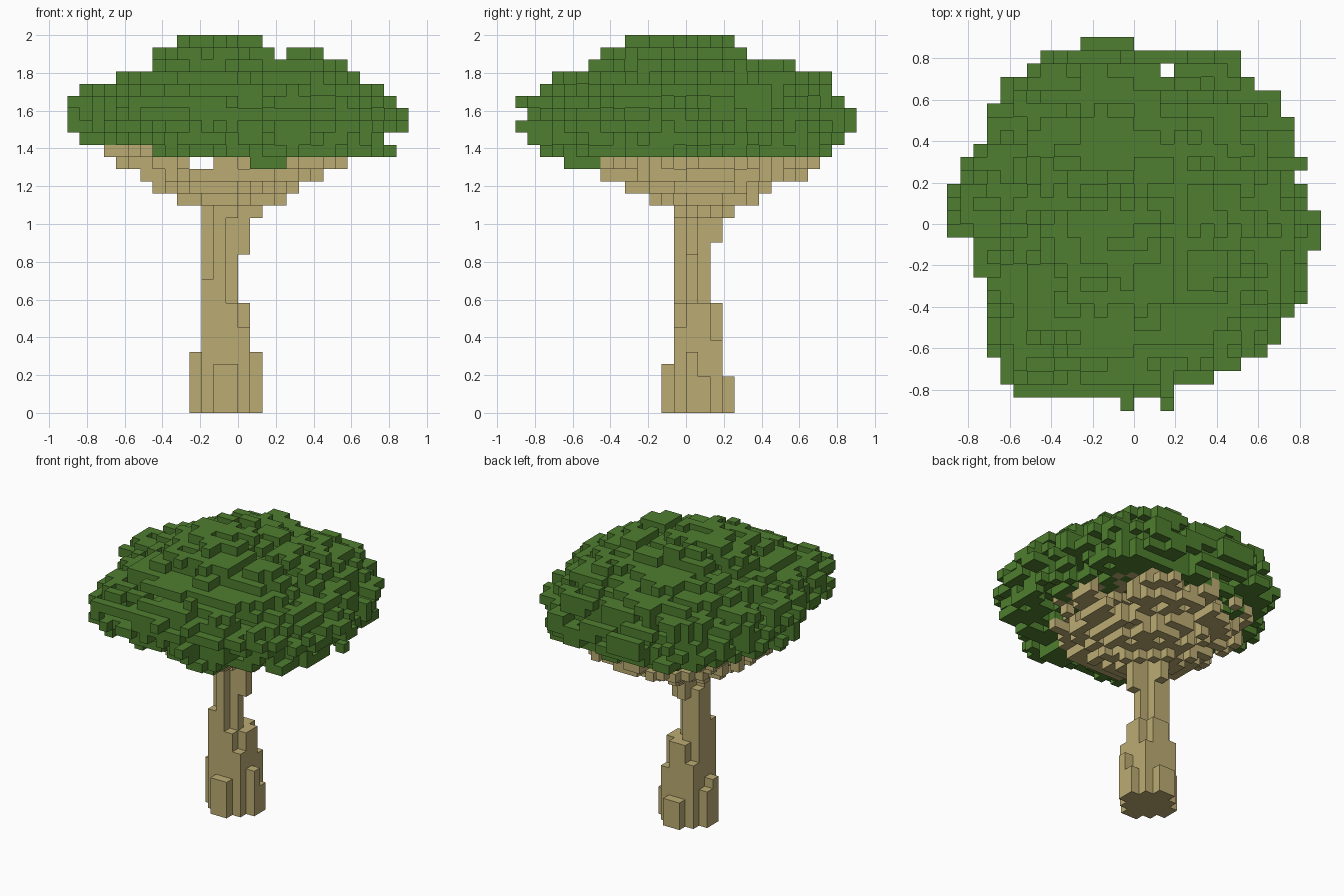
import bpy, bmesh, math, random
from mathutils import Vector

random.seed(7)
if "Cube" in bpy.data.objects:
    bpy.data.objects.remove(bpy.data.objects["Cube"])

UNIT = 2 / 31      # edge of one block
HALF = 14          # grid is 28 blocks wide and deep


def material(name, rgb):
    m = bpy.data.materials.new(name)
    m.use_nodes = True
    m.diffuse_color = (*rgb, 1)
    m.node_tree.nodes["Principled BSDF"].inputs["Base Color"].default_value = (*rgb, 1)
    return m


def build_blocks(name, cells, blockers, mat):
    """Skin a set of grid cells with the outward faces only."""
    bm = bmesh.new()
    corners = {}

    def corner(p):
        key = tuple(p)
        if key not in corners:
            corners[key] = bm.verts.new(((p[0] - HALF) * UNIT, (p[1] - HALF) * UNIT, p[2] * UNIT))
        return corners[key]

    for cell in sorted(cells):
        for axis in range(3):
            for side in (0, 1):
                near = list(cell)
                near[axis] += 2 * side - 1
                if tuple(near) in cells or tuple(near) in blockers:
                    continue
                loop = []
                for du, dv in ((0, 0), (1, 0), (1, 1), (0, 1)):
                    p = list(cell)
                    p[axis] += side
                    p[(axis + 1) % 3] += du
                    p[(axis + 2) % 3] += dv
                    loop.append(corner(p))
                bm.faces.new(loop if side else loop[::-1])
    mesh = bpy.data.meshes.new(name)
    bm.to_mesh(mesh)
    bm.free()
    mesh.materials.append(mat)
    ob = bpy.data.objects.new(name, mesh)
    bpy.context.collection.objects.link(ob)


def layer_cells(box):
    """Cells of one layer's box, with their position scaled to -1..1."""
    x0, x1, y0, y1 = box
    for i in range(x0, x1):
        for j in range(y0, y1):
            yield i, j, Vector(((2 * i + 1 - x0 - x1) / (x1 - x0), (2 * j + 1 - y0 - y1) / (y1 - y0)))


clumps = {}


def clump(i, j, k):
    """Random value shared by short bars of neighbouring cells."""
    key = (i // 2, j, k) if (j + k) % 3 else (i, j // 3, k)
    return clumps.setdefault(key, random.random())


# Trunk: upright columns, tallest in the core, stepping down to the roots
wood = set()
reach_x = {10: 5, 11: 17, 12: 17, 13: 17, 14: 9, 15: 5}
reach_y = {12: 4, 13: 17, 14: 17, 15: 17, 16: 9, 17: 3}
for i, hx in reach_x.items():
    for j, hy in reach_y.items():
        if math.hypot(i - 12.5, j - 14.5) > 2.7:
            continue
        top = min(hx, hy)
        if i in (11, 13) and j in (13, 15):
            top = random.choice((9, 11, 12, 15))
        elif i in (11, 14) and j in (13, 16):
            top = random.choice((5, 6, 7))
        elif top < 17 and i not in (12, 13) and j != 14:
            top -= random.choice((0, 1, 2))
        wood.update((i, j, k) for k in range(top))

# Neck: the trunk widens again below the branches
wood.update((14, 14, k) for k in range(13, 17))
wood.update((12, 16, k) for k in range(14, 17))
wood.update((i, j, 16) for i, j in ((15, 14), (12, 17), (14, 15), (13, 16), (11, 15), (13, 13)))

# Branches: a spreading, broken bowl that splits into separate limbs
branch_layers = {17: (9, 18, 11, 20), 18: (7, 19, 9, 21), 19: (6, 21, 7, 24),
                 20: (4, 23, 7, 25), 21: (3, 23, 6, 25), 22: (4, 23, 6, 25), 23: (5, 22, 7, 24)}
for k, box in branch_layers.items():
    for i, j, p in layer_cells(box):
        r = p.length
        on_axis = abs(p.x * p.y) < 0.1
        if r > 1.04 or (r > 0.7 and not on_axis and random.random() < 0.35):
            continue
        if k >= 18 and r < 0.25:
            continue
        if k in (18, 19) and r < 0.75 and clump(i, j, k) < 0.25:
            continue
        limb = math.cos(7 * math.atan2(p.y, p.x)) > -0.3
        if k >= 20 and (r < 0.35 or i in (10, 11) or random.random() < (0.15 if limb else 0.65)):
            continue
        if k >= 22 and (not limb or random.random() < 0.4):
            continue
        wood.add((i, j, k))

# Canopy: one outline, rescaled to each layer, with a ragged rim
outline = [(14, 17), (5, 18), (4, 20), (4, 22), (3, 24), (3, 25), (3, 25), (3, 26), (3, 27), (2, 27),
           (2, 27), (2, 27), (2, 28), (1, 28), (0, 28), (0, 27), (0, 27), (1, 27), (1, 27), (2, 26),
           (2, 26), (3, 26), (3, 25), (4, 25), (4, 24), (6, 23), (7, 22), (9, 14)]
canopy_layers = {21: (5, 27, 2, 27), 22: (1, 27, 1, 28), 23: (0, 28, 0, 28), 24: (0, 28, 0, 28),
                 25: (0, 27, 0, 27), 26: (1, 26, 1, 27), 27: (4, 24, 3, 26), 28: (6, 23, 6, 23),
                 29: (7, 22, 7, 19), 30: (9, 16, 8, 18)}


def inside(p):
    if max(abs(p.x), abs(p.y)) >= 1:
        return False
    lo, hi = outline[int((p.y + 1) * HALF)]
    return lo <= (p.x + 1) * HALF < hi


leaves = set()
for k, box in canopy_layers.items():
    for i, j, p in layer_cells(box):
        if not inside(p) or (i, j, k) in wood:
            continue
        r = p.length
        bar = clump(i, j, k)
        # ragged sides
        if not inside(p * 1.15) and bar < 0.42:
            continue
        # rough dome above, thinning out to scattered bars at the crown
        if k >= 25 and bar < (r - 0.5) * 0.9:
            continue
        if (k == 30 and bar < 0.4) or (k == 29 and (bar < 0.22 or i == 17)):
            continue
        # uneven underside around the branches
        if k == 21 and (r < 0.4 or bar < 0.35):
            continue
        if k == 22 and (r < 0.3 or bar < 0.15):
            continue
        leaves.add((i, j, k))

# Hanging tuft at the front
leaves.update((i, j, k) for i in (15, 16, 17) for j in (4, 5, 6) for k in (20, 21))
leaves -= wood

bark = material("bark tan", (0.5, 0.41, 0.172))
leaf = material("leaf green", (0.078, 0.21, 0.029))
build_blocks("trunk_and_branches", wood, leaves, bark)
build_blocks("canopy", leaves, wood, leaf)
